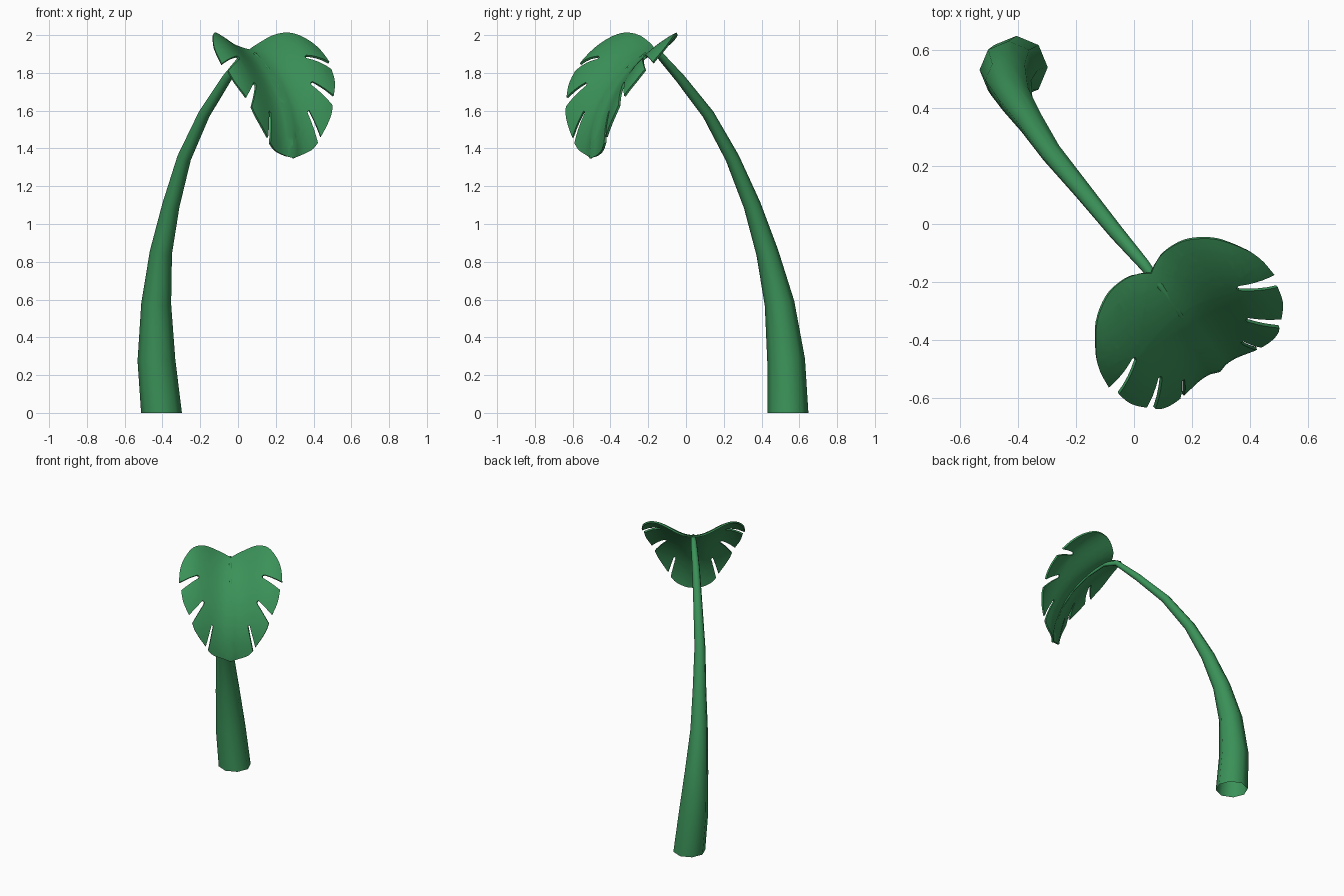
import bpy, bmesh, math
from mathutils import Vector

if "Cube" in bpy.data.objects:
    bpy.data.objects.remove(bpy.data.objects["Cube"])

green = bpy.data.materials.new("leaf green")
green.diffuse_color = (0.043, 0.285, 0.098, 1)
green.use_nodes = True
green.node_tree.nodes["Principled BSDF"].inputs["Base Color"].default_value = green.diffuse_color

UP = Vector((0, 0, 1))
D = Vector((0.57, -0.82, 0)).normalized()   # direction the leaf points
S = Vector((0.82, 0.57, 0)).normalized()    # across the leaf
ROOT = Vector((0.06, -0.17, 1.925))         # where leaf meets stem


def midrib(t):
    """Point, tangent and normal of the drooping midrib at arc length t."""
    def angle(q):
        return math.radians(20 + 91 * q)
    p, n = ROOT.copy(), 24
    for i in range(n):
        a = angle(t * (i + 0.5) / n)
        p += (D * math.cos(a) - UP * math.sin(a)) * (t / n)
    a = angle(t)
    return p, D * math.cos(a) - UP * math.sin(a), D * math.sin(a) + UP * math.cos(a)


def bend(t, s):
    """Flat leaf coordinates to the folded, drooping leaf with a soft ridge."""
    p, _, n = midrib(t)
    fold = (0.095 - 0.06 * t) * (1 - math.cos(math.pi * s / 0.28)) / 2
    ridge = 0.03 * max(t, 0) * (1 - math.exp(-abs(s) / 0.04))
    return p + S * s + n * (fold - ridge + 0.07 * s * max(t, 0))


def smooth(pts, n=4):
    """Catmull-Rom curve through 2D points."""
    v = [Vector(p) for p in pts]
    v = [2 * v[0] - v[1]] + v + [2 * v[-1] - v[-2]]
    out = []
    for a, b, c, d in zip(v, v[1:], v[2:], v[3:]):
        for i in range(n):
            k = i / n
            out.append(0.5 * (2 * b + (c - a) * k + (2 * a - 5 * b + 4 * c - d) * k * k
                              + (3 * b - a - 3 * c + d) * k ** 3))
    return out + [v[-2]]


def finish(name, bm):
    bmesh.ops.recalc_face_normals(bm, faces=bm.faces)
    me = bpy.data.meshes.new(name)
    bm.to_mesh(me)
    bm.free()
    me.materials.append(green)
    ob = bpy.data.objects.new(name, me)
    bpy.context.collection.objects.link(ob)
    bpy.ops.object.select_all(action='DESELECT')
    ob.select_set(True)
    bpy.context.view_layer.objects.active = ob
    return ob


# Leaf outline, half: (along, across) curves of the lobes and slit ends between them
lobes = [
    [(0, 0), (-.03, .045), (-.045, .1), (-.042, .17), (0, .25), (.08, .31), (.15, .337), (.235, .345)],
    [(.187, .222), (.193, .211), (.205, .213)],
    [(.285, .33), (.36, .315), (.44, .277)],
    [(.347, .186), (.354, .175), (.367, .176)],
    [(.49, .255), (.53, .24), (.58, .21), (.645, .165)],
    [(.5, .126), (.507, .116), (.52, .117)],
    [(.675, .148), (.71, .115), (.735, .06), (.755, 0)],
]
half = [p for lobe in lobes for p in smooth(lobe)]
outline = half + [Vector((p.x, -p.y)) for p in half[-2:0:-1]]

# Leaf: fill the outline, slice it finely, then bend it
bm = bmesh.new()
bm.faces.new([bm.verts.new((p.x, p.y, 0)) for p in outline])
bmesh.ops.triangulate(bm, faces=bm.faces[:])
cuts = [((0.04 * i, 0, 0), (1, 0, 0)) for i in range(0, 19)]
cuts += [((0, 0.03 * i, 0), (0, 1, 0)) for i in range(-11, 12)]
for co, no in cuts:
    bmesh.ops.bisect_plane(bm, geom=bm.verts[:] + bm.edges[:] + bm.faces[:],
                           plane_co=co, plane_no=no, dist=1e-5)
bmesh.ops.remove_doubles(bm, verts=bm.verts, dist=1e-4)
for v in bm.verts:
    v.co = bend(v.co.x, v.co.y)
leaf = finish("leaf", bm)
if sum(p.normal.z for p in leaf.data.polygons) < 0:
    leaf.data.flip_normals()
mod = leaf.modifiers.new("thickness", 'SOLIDIFY')
mod.thickness = 0.012
mod.offset = -1
bpy.ops.object.modifier_apply(modifier=mod.name)
bpy.ops.object.shade_smooth_by_angle(angle=math.radians(40))

# Stem: tapered eight-sided tube that runs on under the leaf as its rib
path = [(-.405, .54, 0, .108), (-.432, .53, .28, .1), (-.433, .495, .58, .079),
        (-.408, .43, .85, .059), (-.355, .35, 1.1, .046), (-.285, .245, 1.35, .037),
        (-.18, .118, 1.58, .031), (-.06, -.03, 1.77, .026), (.035, -.14, 1.895, .02)]
for t, r in [(.06, .014), (.2, .011), (.34, .009), (.48, .008), (.6, .005)]:
    p, _, n = midrib(t)
    path.append((*(p - n * 0.008), r))
pts = [Vector(p[:3]) for p in path]
bm = bmesh.new()
rings = []
for i, p in enumerate(pts):
    tan = (pts[min(i + 1, len(pts) - 1)] - pts[max(i - 1, 0)]).normalized()
    if i == 0:
        tan = UP
    nrm = tan.cross(S).normalized()
    side = nrm.cross(tan)
    ring = []
    for k in range(8):
        a = math.tau * k / 8 + math.radians(10)
        ring.append(bm.verts.new(p + (side * math.cos(a) + nrm * math.sin(a)) * path[i][3]))
    rings.append(ring)
for a, b in zip(rings, rings[1:]):
    for k in range(8):
        bm.faces.new((a[k], a[k - 1], b[k - 1], b[k]))
bm.faces.new(rings[-1])
finish("stem", bm)
bpy.ops.object.shade_smooth_by_angle(angle=math.radians(60))
